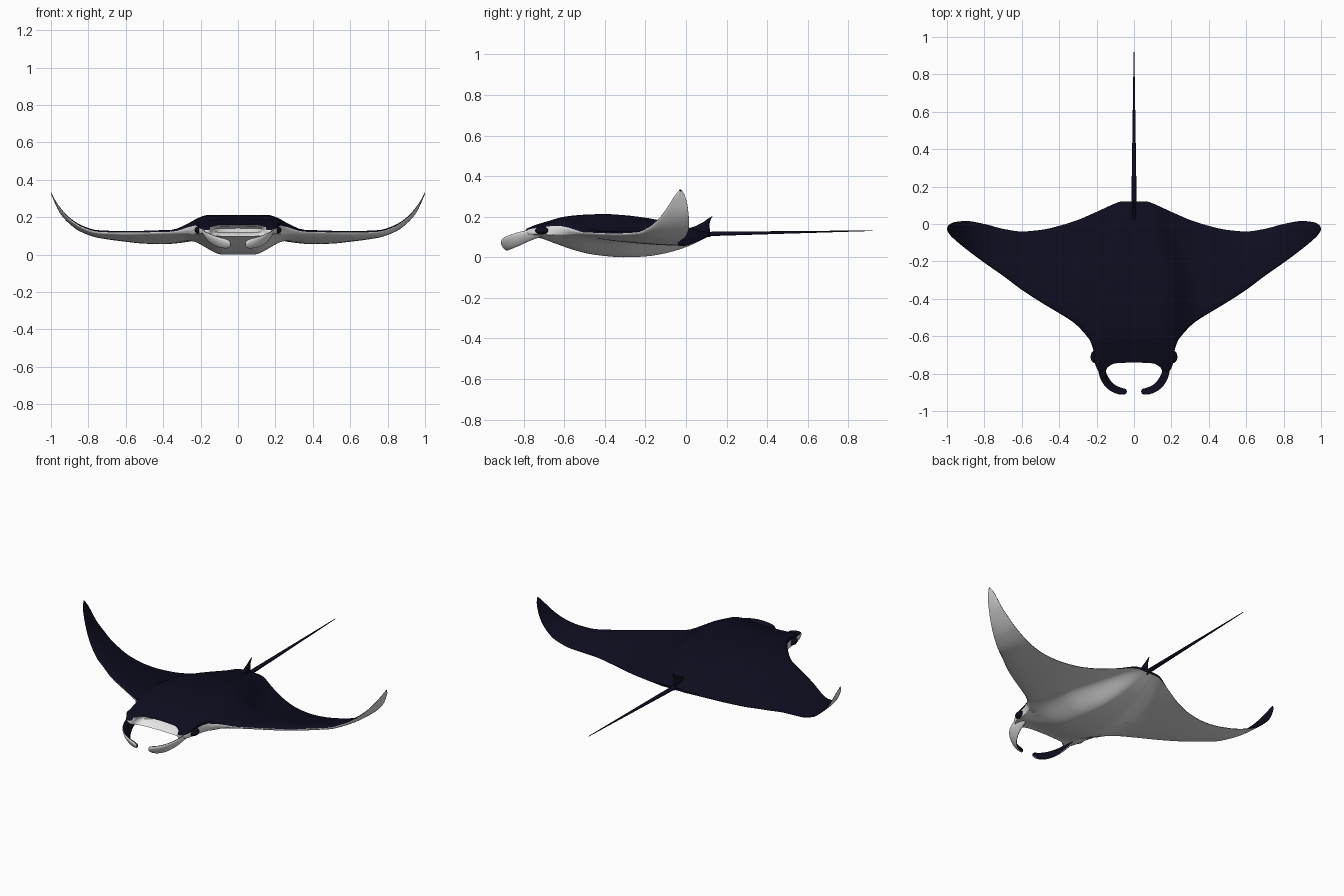
import bpy, bmesh, math
from mathutils import Vector

if "Cube" in bpy.data.objects:
    bpy.data.objects.remove(bpy.data.objects["Cube"])


def material(name, rgb):
    m = bpy.data.materials.new(name)
    m.diffuse_color = (*rgb, 1)
    m.use_nodes = True
    m.node_tree.nodes["Principled BSDF"].inputs["Base Color"].default_value = m.diffuse_color
    return m


NAVY = material("dark navy", (0.004, 0.004, 0.014))
WHITE = material("belly white", (0.8, 0.8, 0.8))


def curve(points):
    """Smooth monotone interpolation through (x, value) pairs."""
    xs, ys = zip(*points)
    d = [(ys[i + 1] - ys[i]) / (xs[i + 1] - xs[i]) for i in range(len(xs) - 1)]
    m = [d[0]] + [2 * a * b / (a + b) if a * b > 0 else 0 for a, b in zip(d, d[1:])] + [d[-1]]

    def f(x):
        x = min(max(x, xs[0]), xs[-1])
        i = max(k for k in range(len(d)) if xs[k] <= x)
        h = xs[i + 1] - xs[i]
        s = (x - xs[i]) / h
        return ((1 + 2 * s) * (1 - s) ** 2 * ys[i] + s * (1 - s) ** 2 * h * m[i]
                + s * s * (3 - 2 * s) * ys[i + 1] - s * s * (1 - s) * h * m[i + 1])
    return f


def fade(x, a, b):
    """1 below a, 0 above b, smooth between."""
    s = min(max((b - x) / (b - a), 0), 1)
    return s * s * (3 - 2 * s)


def lerp(a, b, s):
    return a + (b - a) * s


def finish(name, bm, angle=60):
    bmesh.ops.recalc_face_normals(bm, faces=bm.faces)
    me = bpy.data.meshes.new(name)
    bm.to_mesh(me)
    bm.free()
    me.materials.append(NAVY)
    me.materials.append(WHITE)
    ob = bpy.data.objects.new(name, me)
    bpy.context.collection.objects.link(ob)
    bpy.ops.object.select_all(action='DESELECT')
    ob.select_set(True)
    bpy.context.view_layer.objects.active = ob
    bpy.ops.object.shade_smooth_by_angle(angle=math.radians(angle))
    return ob


def loft(name, rings, is_white):
    """Skin closed rings; is_white(ring, segment) picks the colour."""
    bm = bmesh.new()
    vs = [[bm.verts.new(p) for p in r] for r in rings]
    n = len(vs[0])
    for i in range(len(vs) - 1):
        for k in range(n):
            j = (k + 1) % n
            f = bm.faces.new((vs[i][k], vs[i][j], vs[i + 1][j], vs[i + 1][k]))
            f.material_index = int(is_white(i, k))
    bm.faces.new(vs[0])
    bm.faces.new(vs[-1])
    return finish(name, bm)


# Outline of the wings and head seen from above
wing_front = curve([(0.235, -0.605), (0.3, -0.54), (0.4, -0.475), (0.5, -0.415), (0.6, -0.35),
                    (0.7, -0.275), (0.8, -0.205), (0.9, -0.13), (0.96, -0.08), (0.985, -0.055), (1, -0.03)])
head_front = curve([(0, -0.74), (0.1, -0.745), (0.14, -0.765), (0.165, -0.785), (0.19, -0.775),
                    (0.21, -0.73), (0.217, -0.66), (0.235, -0.605)])
wing_back = curve([(0, 0.12), (0.07, 0.12), (0.1, 0.11), (0.2, 0.065), (0.3, 0.022), (0.4, -0.01), (0.5, -0.032),
                   (0.6, -0.04), (0.7, -0.026), (0.8, 0), (0.9, 0.016), (0.96, 0.01), (0.99, -0.005), (1, -0.02)])
# Height of the wing edges and of the back and belly lines
front_z = curve([(0.2, 0.125), (0.4, 0.12), (0.6, 0.116), (0.75, 0.121), (0.83, 0.145), (0.88, 0.175),
                 (0.92, 0.21), (0.96, 0.26), (0.985, 0.3), (1, 0.33)])
back_z = curve([(0, 0.115), (0.1, 0.103), (0.2, 0.083), (0.3, 0.065), (0.4, 0.057), (0.5, 0.06), (0.6, 0.07),
                (0.75, 0.092), (0.85, 0.128), (0.9, 0.165), (0.95, 0.22), (0.985, 0.29), (1, 0.328)])
thick = curve([(0, 0.022), (0.3, 0.02), (0.6, 0.015), (0.85, 0.01), (1, 0.002)])
spine = curve([(-0.8, 0.135), (-0.74, 0.16), (-0.68, 0.178), (-0.6, 0.2), (-0.5, 0.21), (-0.4, 0.213),
               (-0.3, 0.207), (-0.2, 0.195), (-0.1, 0.175), (0, 0.15), (0.12, 0.12)])
belly = curve([(-0.8, 0.1), (-0.74, 0.098), (-0.65, 0.07), (-0.55, 0.035), (-0.45, 0.012), (-0.3, 0),
               (-0.2, 0.004), (-0.1, 0.02), (0, 0.05), (0.12, 0.106)])


def heights(x, y):
    """Upper and lower surface of the body at a point of the plan."""
    a, b = wing_front(x), wing_back(x)
    t = min(max((y - a) / (b - a), 0), 1)
    mid = lerp(front_z(x), back_z(x), t)
    half = 0.003 * (1 - t) + 0.001 + thick(x) * 2.6 * math.sqrt(t) * (1 - t)
    r = min(max((y + 0.3) / 0.42, 0), 1)
    top = lerp(mid + half, spine(y), fade(x, lerp(0.15, 0.03, r), lerp(0.36, 0.15, r)))
    bot = lerp(mid - half, belly(y), fade(x, lerp(0.08, 0.02, r), lerp(0.28, 0.12, r)))
    return top, bot


# Body: one closed section per station across the span, with the mouth in the front wall
N = 30
MOUTH = 0.15
half_x = [i * 0.01 for i in range(20)] + [0.195 + i * 0.004 for i in range(11)]
half_x += [0.24 + 0.76 * (1 - (1 - i / 44) ** 1.7) for i in range(1, 45)]
stations = [-x for x in reversed(half_x[1:])] + half_x
sections = []
for sx in stations:
    x = abs(sx)
    y0 = head_front(x) if x < 0.235 else wing_front(x)
    y1 = wing_back(x)
    ys = [lerp(y0, y1, (1 - math.cos(math.pi * i / N)) / 2) for i in range(N + 1)]
    zs = [heights(x, y) for y in ys]
    ring = [(sx, y, z[0]) for y, z in zip(ys, zs)]
    ring += [(sx, y, z[1]) for y, z in reversed(list(zip(ys, zs)))]
    top, bot = zs[0]
    depth = 0.08 * max(0, 1 - (x / MOUTH) ** 2) ** 0.5
    for f, s in ((0.12, 0.1), (0.35, 1), (0.7, 1), (0.88, 0.1)):
        bulge = -0.3 * (top - bot) * math.sin(math.pi * f) if depth == 0 else depth * s
        ring.append((sx, y0 + bulge, lerp(bot, top, f)))
    sections.append(ring)


def body_white(i, k):
    x = abs(stations[i] + stations[i + 1]) / 2
    last_white = 2 * N + (4 if x < MOUTH else 2)
    return N < k <= last_white + 1


loft("ray_body", sections, body_white)

# Head fins: tilted flat strips curling in front of the mouth
path = [Vector(p) for p in ((0.18, -0.70, 0.125), (0.178, -0.75, 0.115), (0.172, -0.79, 0.102),
                            (0.157, -0.832, 0.088), (0.13, -0.867, 0.075), (0.095, -0.889, 0.064),
                            (0.06, -0.896, 0.058), (0.045, -0.896, 0.056), (0.038, -0.896, 0.055))]
widths = [0.025, 0.029, 0.034, 0.038, 0.037, 0.034, 0.03, 0.022, 0.008]
SIDES = 20
for side, word in ((1, "right"), (-1, "left")):
    rings = []
    for i, p in enumerate(path):
        t = path[min(i + 1, len(path) - 1)] - path[max(i - 1, 0)]
        inward = Vector((t.y, -t.x, 0)).normalized()
        wide = -0.53 * inward + Vector((0, 0, 0.85))
        thin = 0.85 * inward + Vector((0, 0, 0.53))
        ring = []
        for k in range(SIDES):
            a = 2 * math.pi * k / SIDES
            q = p + wide * widths[i] * math.cos(a) + thin * min(0.011, widths[i]) * math.sin(a)
            ring.append((q.x * side, q.y, q.z))
        rings.append(ring)
    fin = loft("head_fin_" + word, rings, lambda i, k: k >= SIDES // 2)
    sub = fin.modifiers.new("smooth", 'SUBSURF')
    sub.levels = sub.render_levels = 1

    # Eye bulge on the side of the head
    bm = bmesh.new()
    bmesh.ops.create_uvsphere(bm, u_segments=24, v_segments=14, radius=1)
    for v in bm.verts:
        v.co = (side * (0.207 + v.co.x * 0.025), -0.71 + v.co.y * 0.034, 0.132 + v.co.z * 0.02)
    finish("eye_" + word, bm)

# Tail: long thin taper
tail = []
for i in range(13):
    s = i / 12
    r = lerp(0.015, 0.002, s)
    tail.append([(r * math.cos(a), lerp(0.06, 0.92, s), lerp(0.114, 0.131, s) + 0.75 * r * math.sin(a))
                 for a in (2 * math.pi * k / 16 for k in range(16))])
loft("tail", tail, lambda i, k: False)

# Small back fin at the tail root: lens sections, swept back as they rise
fin = []
for z, ya, yb, w in ((0.1, -0.04, 0.12, 0.014), (0.135, -0.01, 0.118, 0.012), (0.155, 0.05, 0.115, 0.009),
                     (0.175, 0.088, 0.118, 0.006), (0.19, 0.108, 0.124, 0.004), (0.2, 0.124, 0.13, 0.002)):
    fin.append([(w * math.sin(a), lerp(ya, yb, 0.5 - 0.5 * math.cos(a)), z)
                for a in (2 * math.pi * k / 16 for k in range(16))])
loft("back_fin", fin, lambda i, k: False)
